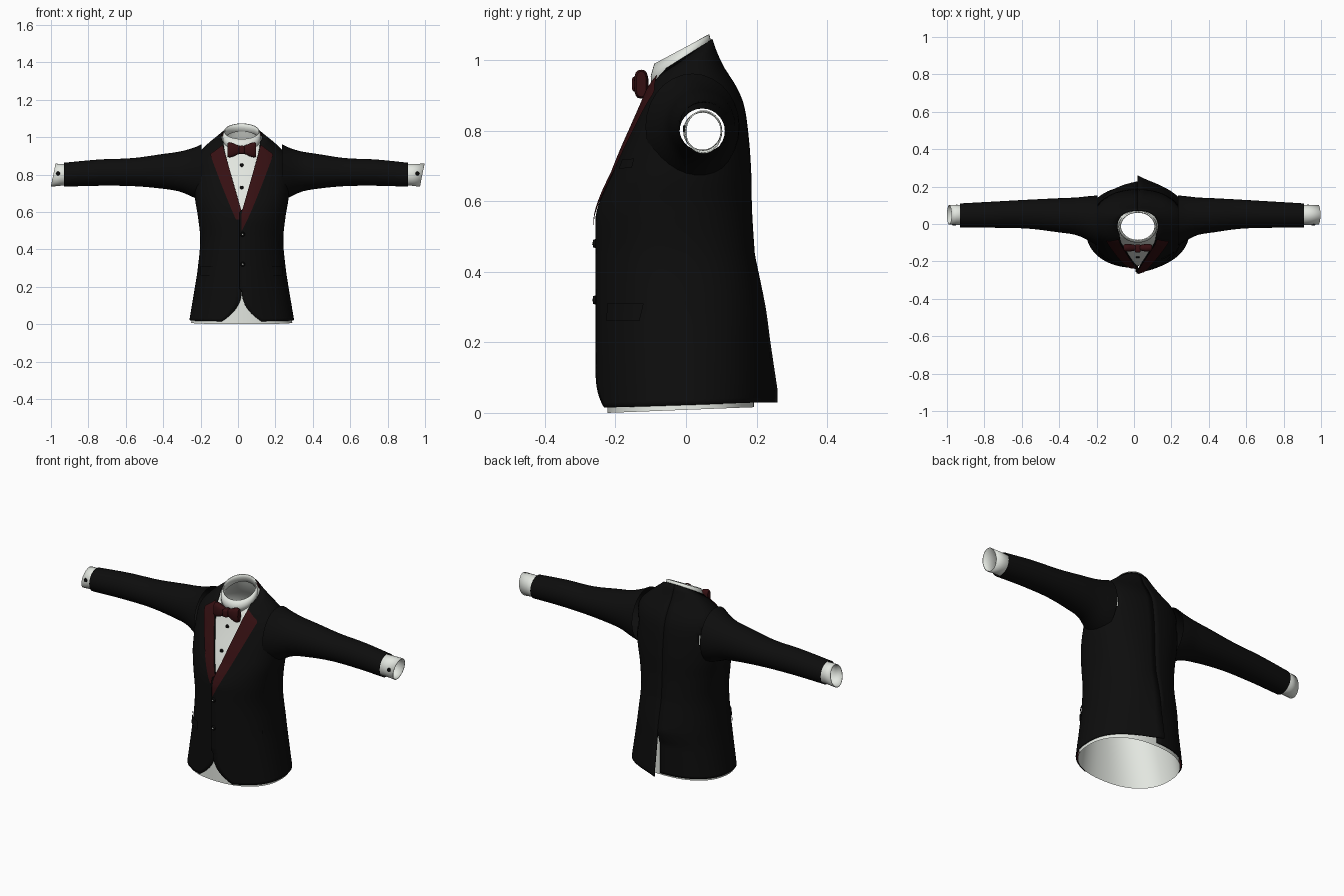
import bpy, bmesh
from math import sin, cos, pi, asin, exp, copysign
from mathutils import Vector

cube = bpy.data.objects.get("Cube")
if cube:
    bpy.data.objects.remove(cube)

CX = 0.02  # centre line of the garment


def material(name, rgb, rough=0.8):
    m = bpy.data.materials.new(name)
    m.use_nodes = True
    m.diffuse_color = (*rgb, 1)
    b = m.node_tree.nodes["Principled BSDF"]
    b.inputs["Base Color"].default_value = (*rgb, 1)
    b.inputs["Roughness"].default_value = rough
    return m


BLACK = material("black cloth", (0.004, 0.004, 0.004))
RED = material("dark red satin", (0.036, 0.005, 0.006))
WHITE = material("white shirt", (0.77, 0.8, 0.75))

# Torso rings: front height, back height, half width, front y, back y
RINGS = [
    (0.015, 0.03, 0.28, -0.235, 0.205),
    (0.2, 0.2, 0.25, -0.235, 0.205),
    (0.3, 0.3, 0.235, -0.235, 0.205),
    (0.45, 0.45, 0.222, -0.235, 0.195),
    (0.58, 0.58, 0.235, -0.233, 0.187),
    (0.66, 0.68, 0.25, -0.215, 0.185),
    (0.74, 0.78, 0.255, -0.185, 0.178),
    (0.81, 0.87, 0.255, -0.155, 0.165),
    (0.87, 0.93, 0.24, -0.13, 0.14),
    (0.91, 0.985, 0.195, -0.115, 0.105),
    (0.935, 1.03, 0.145, -0.105, 0.085),
    (0.95, 1.06, 0.11, -0.10, 0.075),
]
POWER = 0.88


def clamp(v):
    return max(0.0, min(1.0, v))


def curve(rows, t):
    """Smooth interpolation of rows keyed by their first value."""
    i = 0
    while i < len(rows) - 2 and t > rows[i + 1][0]:
        i += 1

    def slope(k, c):
        a, b = rows[max(k - 1, 0)], rows[min(k + 1, len(rows) - 1)]
        return (b[c] - a[c]) / (b[0] - a[0])
    p, q = rows[i], rows[i + 1]
    h = q[0] - p[0]
    u = (t - p[0]) / h
    a, b = u * u * (3 - 2 * u), u * (1 - u)
    return [p[c] * (1 - a) + q[c] * a + h * b * ((1 - u) * slope(i, c) - u * slope(i + 1, c))
            for c in range(1, len(p))]


def spow(v, e):
    return copysign(abs(v) ** e, v)


def torso_point(t, phi, side, off=0.0, folds=True):
    """Point on the torso; phi runs from the front centre round to the back."""
    zb, hw, yf, yb = curve(RINGS, t)
    mid, hd = (yf + yb) / 2, (yb - yf) / 2
    dx = (hw + off) * spow(sin(phi), POWER)
    f = spow(cos(phi), POWER)
    y = mid - (hd + off) * f
    z = t + (zb - t) * (1 - f) / 2 + off * clamp((t - 0.6) / 0.3)
    if folds:
        if f > 0 and side > 0:      # left front laps over the right
            y -= 0.022 * exp(-(dx / 0.11) ** 2) * clamp((0.68 - t) / 0.12)
        if f < 0:                   # tail flares, left flap over the vent
            share = 1 if side > 0 else clamp((t - 0.2) / 0.08)
            y += share * 0.055 * clamp((0.45 - t) / 0.4) * exp(-abs(dx) / 0.1)
    return Vector((CX + side * dx, y, z))


def phi_at(t, dx):
    return asin(max(-1, min(1, spow(dx / curve(RINGS, t)[1], 1 / POWER))))


def finish(bm, name, mats, solid=0.0, angle=0.7):
    bmesh.ops.recalc_face_normals(bm, faces=bm.faces)
    me = bpy.data.meshes.new(name)
    bm.to_mesh(me)
    bm.free()
    ob = bpy.data.objects.new(name, me)
    bpy.context.collection.objects.link(ob)
    for m in mats:
        me.materials.append(m)
    if solid:
        s = ob.modifiers.new("thickness", "SOLIDIFY")
        s.thickness, s.offset = solid, -1
        s.material_offset = len(mats) - 1
    bpy.ops.object.select_all(action="DESELECT")
    ob.select_set(True)
    bpy.context.view_layer.objects.active = ob
    bpy.ops.object.shade_smooth_by_angle(angle=angle)
    return ob


def add_loft(bm, rows, closed=False, caps=False):
    vs = [[bm.verts.new(p) for p in r] for r in rows]
    n = len(rows[0])
    for a, b in zip(vs, vs[1:]):
        for j in range(n if closed else n - 1):
            k = (j + 1) % n
            bm.faces.new((a[j], a[k], b[k], b[j]))
    if caps:
        bm.faces.new(vs[0])
        bm.faces.new(vs[-1])


def loft(name, rows, mats, closed=False, caps=False, solid=0.0, angle=0.7):
    bm = bmesh.new()
    add_loft(bm, rows, closed, caps)
    return finish(bm, name, mats, solid, angle)


def open_armholes(bm):
    def inside(f):
        c = f.calc_center_median()
        return abs(c.x - CX) > 0.15 and ((c.y - 0.04) / 0.085) ** 2 + ((c.z - 0.8) / 0.1) ** 2 < 1
    bmesh.ops.delete(bm, geom=[f for f in bm.faces if inside(f)], context="FACES")


def opening(t):
    """Half width of the front opening: neck V and hem cutaway."""
    if t > 0.6:
        return 0.1 * (t - 0.6) / 0.35
    return 0.13 * clamp(1 - t / 0.19) ** 2.5


# Jacket body: two halves, with red lining inside
bm = bmesh.new()
N, COLS = 64, 30
for side in (-1, 1):
    rows = []
    for i in range(N + 1):
        t = 0.015 + 0.935 * i / N
        lap = 0.012 if side > 0 and 0.19 < t < 0.6 else 0
        p0 = phi_at(t, opening(t) - lap)
        rows.append([torso_point(t, p0 + (pi - p0) * j / COLS, side) for j in range(COLS + 1)])
    add_loft(bm, rows)
open_armholes(bm)
bmesh.ops.recalc_face_normals(bm, faces=bm.faces)
finish(bm, "jacket_body", [BLACK, RED], solid=0.005)

# Shirt body under the jacket
bm = bmesh.new()
add_loft(bm, [[torso_point(0.95 * i / 48, 2 * pi * j / 56, 1, -0.012, False) for j in range(56)]
              for i in range(49)], closed=True)
open_armholes(bm)
finish(bm, "shirt_body", [WHITE])


def ring(hw, yf, yb, zf, zb, n=40):
    return [Vector((CX + hw * sin(a), (yf + yb) / 2 - (yb - yf) / 2 * cos(a),
                    zf + (zb - zf) * (1 - cos(a)) / 2))
            for a in (2 * pi * j / n for j in range(n))]


# Shirt collar, higher at the back
loft("shirt_collar", [ring(0.102, -0.098, 0.07, 0.925, 1.03),
                      ring(0.102, -0.1, 0.071, 0.955, 1.055),
                      ring(0.095, -0.09, 0.066, 0.99, 1.073)], [WHITE], closed=True, solid=0.006)


def patch(name, side, t0, t1, inner, outer, off, mat, n=28, m=8):
    rows = []
    for i in range(n + 1):
        t = t0 + (t1 - t0) * i / n
        a, b = inner(t), max(outer(t), inner(t) + 0.0005)
        rows.append([torso_point(t, phi_at(t, a + (b - a) * j / m), side, off) for j in range(m + 1)])
    return loft(name, rows, [mat])


def lapel_edge(t):
    if t < 0.895:
        return 0.165 * ((t - 0.5) / 0.395) ** 0.9
    return 0.165 - 0.065 * (t - 0.895) / 0.045


# Lapels, hip pocket flaps and the breast pocket
for side, word in ((-1, "right"), (1, "left")):
    patch(word + "_lapel", side, 0.502 if side > 0 else 0.56, 0.94, opening, lapel_edge, 0.005, RED, 44)
    patch(word + "_pocket_flap", side, 0.26, 0.31, lambda t: 0.12, lambda t: 0.215, 0.006, BLACK, 4)
patch("breast_pocket", 1, 0.69, 0.715, lambda t: 0.125, lambda t: 0.19, 0.004, BLACK, 3)

# Sleeves: distance along, bottom z, top z, front y, back y
SLEEVE = [
    (0.0, 0.66, 0.962, -0.115, 0.152),
    (0.05, 0.675, 0.945, -0.095, 0.15),
    (0.15, 0.707, 0.924, -0.06, 0.142),
    (0.28, 0.724, 0.91, -0.045, 0.138),
    (0.5, 0.738, 0.888, -0.025, 0.13),
    (0.75, 0.74, 0.88, -0.02, 0.12),
    (1.0, 0.735, 0.863, -0.018, 0.11),
]


def tube_ring(x, z0, z1, y0, y1, lean=0.0, n=28):
    return [Vector((x + lean * sin(a), (y0 + y1) / 2 + (y1 - y0) / 2 * cos(a),
                    (z0 + z1) / 2 + (z1 - z0) / 2 * sin(a)))
            for a in (2 * pi * j / n for j in range(n))]


def disc(name, loc, r, mat, axis="Y", depth=0.008):
    bm = bmesh.new()
    bmesh.ops.create_cone(bm, cap_ends=True, segments=16, radius1=r, radius2=r * 0.8, depth=depth)
    ob = finish(bm, name, [mat], angle=0.5)
    ob.location = loc
    ob.rotation_euler = (pi / 2, 0, 0)
    return ob


for side, word, end, tip in ((-1, "right", -0.93, -1.0), (1, "left", 0.91, 0.997)):
    start = CX + side * 0.215
    loft(word + "_sleeve", [tube_ring(start + (end - start) * k / 24, *curve(SLEEVE, k / 24))
                            for k in range(25)], [BLACK], closed=True)
    # Shirt cuff with its stud
    loft(word + "_cuff", [tube_ring(end - side * 0.05, 0.742, 0.855, -0.008, 0.102),
                          tube_ring(end + side * 0.02, 0.74, 0.857, -0.005, 0.103),
                          tube_ring(tip - side * 0.012, 0.735, 0.858, -0.003, 0.102, 0.012)],
         [WHITE], closed=True, solid=0.004)
    disc(word + "_cuff_stud", (tip - side * 0.038, -0.005, 0.805), 0.011, BLACK)

# Shirt studs and jacket buttons
for k, z in enumerate((0.85, 0.73)):
    disc(f"shirt_stud_{k + 1}", (CX, torso_point(z, 0, 1, -0.012, False).y - 0.002, z), 0.01, BLACK)
for k, z in enumerate((0.48, 0.32)):
    y = torso_point(z, 0, 1).y
    disc(f"jacket_button_{k + 1}", (CX + 0.005, y - 0.003, z), 0.013, BLACK)
    disc(f"button_thread_{k + 1}", (CX + 0.005, y - 0.008, z), 0.004, WHITE, depth=0.003)

# Bow tie: flared wings and a rounded knot
for side, word in ((-1, "right"), (1, "left")):
    wing = [(0.0, 0.018, 0.012), (0.02, 0.024, 0.016), (0.045, 0.036, 0.021),
            (0.066, 0.041, 0.02), (0.077, 0.036, 0.014)]
    loft(word + "_bow_wing", [[Vector((CX + side * d, -0.127 + w * spow(cos(a), 0.7),
                                       0.932 + h * spow(sin(a), 0.7)))
                               for a in (2 * pi * j / 16 for j in range(16))]
                              for d, h, w in wing], [RED], closed=True, caps=True)
bm = bmesh.new()
bmesh.ops.create_cube(bm, size=1)
bmesh.ops.scale(bm, vec=(0.032, 0.044, 0.044), verts=bm.verts)
bmesh.ops.translate(bm, vec=(CX, -0.131, 0.932), verts=bm.verts)
bmesh.ops.bevel(bm, geom=bm.edges[:], offset=0.009, segments=3, affect="EDGES", profile=0.5)
finish(bm, "bow_knot", [RED])
